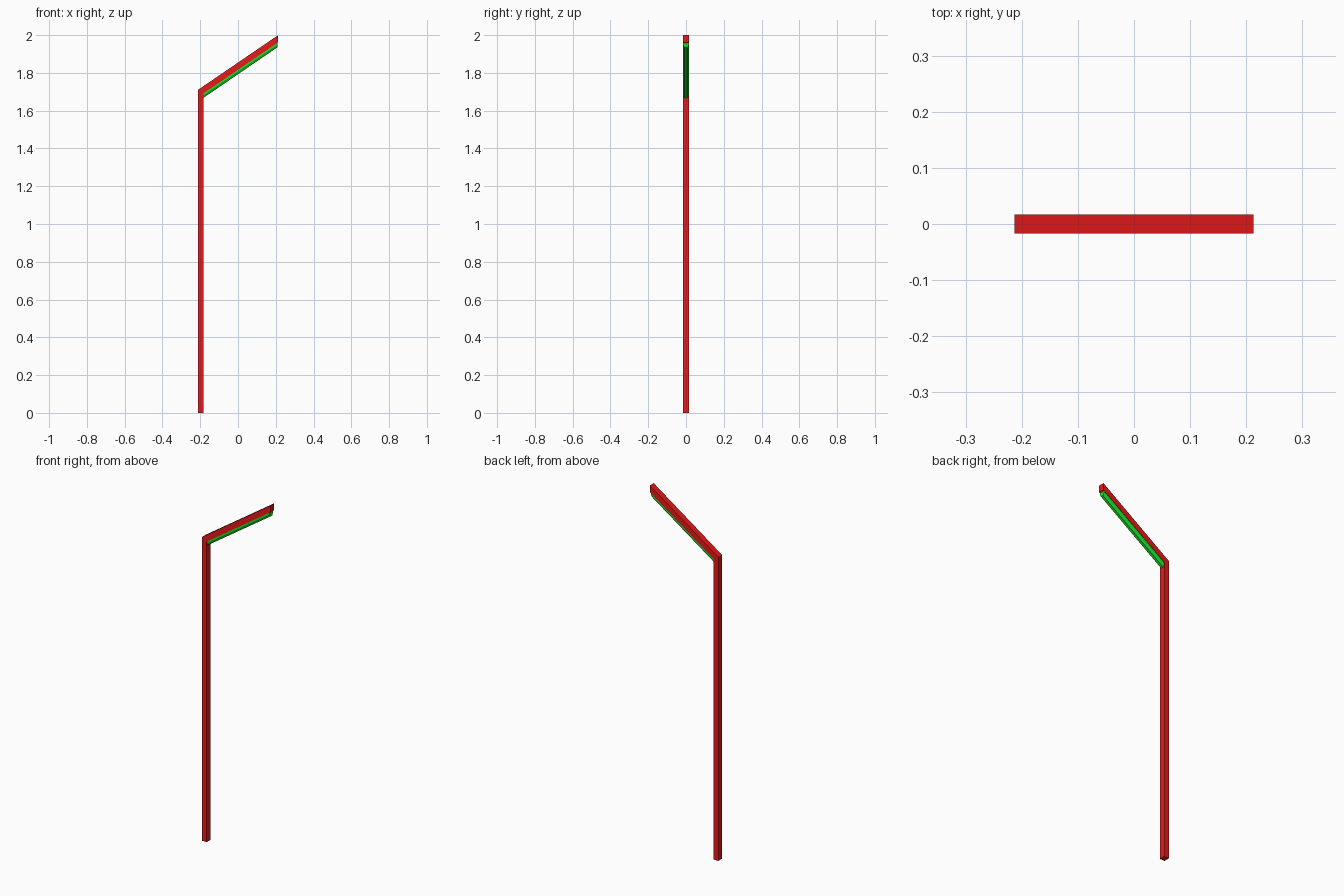
import bpy, bmesh
from mathutils import Vector

if "Cube" in bpy.data.objects:
    bpy.data.objects.remove(bpy.data.objects["Cube"])


def material(name, color):
    m = bpy.data.materials.new(name)
    m.diffuse_color = color
    m.use_nodes = True
    m.node_tree.nodes["Principled BSDF"].inputs["Base Color"].default_value = m.diffuse_color
    return m


def loft(name, rings, mat):
    """Skin a row of matching cross-sections and cap both ends."""
    bm = bmesh.new()
    loops = [[bm.verts.new(p) for p in ring] for ring in rings]
    for a, b in zip(loops, loops[1:]):
        n = len(a)
        for i in range(n):
            bm.faces.new((a[i], a[(i + 1) % n], b[(i + 1) % n], b[i]))
    bm.faces.new(loops[0][::-1])
    bm.faces.new(loops[-1])
    bmesh.ops.recalc_face_normals(bm, faces=bm.faces)
    mesh = bpy.data.meshes.new(name)
    bm.to_mesh(mesh)
    bm.free()
    ob = bpy.data.objects.new(name, mesh)
    bpy.context.collection.objects.link(ob)
    mesh.materials.append(mat)
    return ob


red = material("red_paint", (0.8, 0.01, 0.01, 1))
green = material("green_light", (0.01, 0.75, 0.02, 1))

# Shared dimensions: half width of the bar and slope of the raised arm
X0, X1, W, H = -0.213, 0.213, 0.030, 0.017
SLOPE = 0.682
TOP = 2.0 - SLOPE * (X1 - X0)
DEPTH = 0.038


def top(x):
    return TOP + SLOPE * (x - X0)


# Bar: upright post mitred into the sloping arm, ending in a vertical cut
sides = (-H, H)
path = [((X0, 0), (X0 + W, 0)),
        ((X0, TOP), (X0 + W, top(X0 + W) - DEPTH)),
        ((X1, 2.0), (X1, 2.0 - DEPTH))]
rings = [[(a[0], -H, a[1]), (a[0], H, a[1]), (b[0], H, b[1]), (b[0], -H, b[1])]
         for a, b in path]
loft("post_and_arm", rings, red)

# Light strip: chamfered bar under the arm
section = [(-0.015, 0.0), (-0.015, -0.011), (-0.008, -0.024),
           (0.008, -0.024), (0.015, -0.011), (0.015, 0.0)]
loft("light_strip",
     [[(x, y, top(x) - DEPTH + d) for y, d in section] for x in (X0 + W, X1 - 0.005)],
     green)
